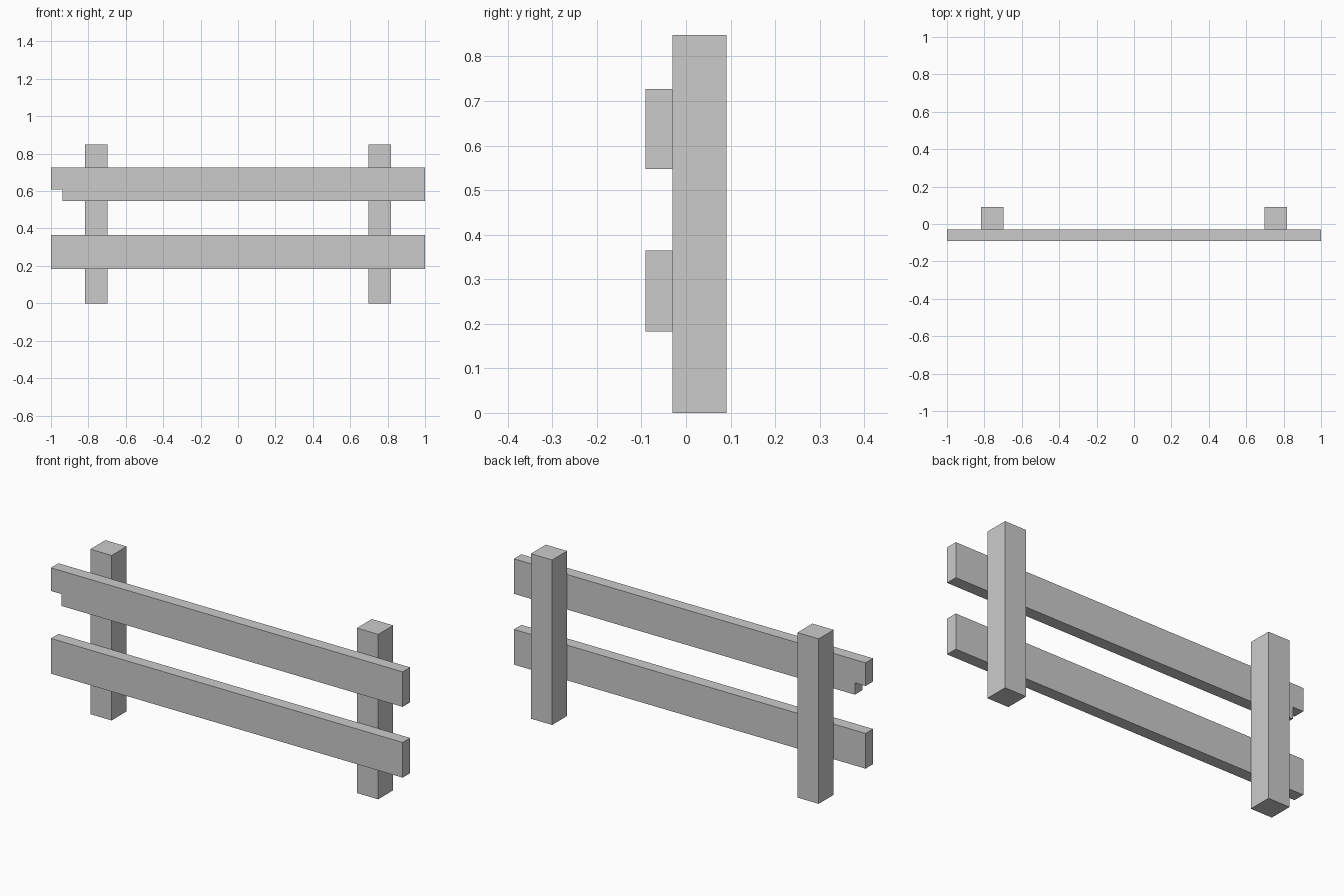
import bpy, bmesh

if "Cube" in bpy.data.objects:
    bpy.data.objects.remove(bpy.data.objects["Cube"])


def prism(name, profile, y0, y1):
    """Extrude an x-z outline from y0 to y1."""
    bm = bmesh.new()
    face = bm.faces.new([bm.verts.new((x, y0, z)) for x, z in profile])
    out = bmesh.ops.extrude_face_region(bm, geom=[face])
    moved = [g for g in out["geom"] if isinstance(g, bmesh.types.BMVert)]
    bmesh.ops.translate(bm, verts=moved, vec=(0, y1 - y0, 0))
    bmesh.ops.recalc_face_normals(bm, faces=bm.faces)
    mesh = bpy.data.meshes.new(name)
    bm.to_mesh(mesh)
    bm.free()
    obj = bpy.data.objects.new(name, mesh)
    bpy.context.collection.objects.link(obj)
    return obj


def rect(x0, x1, z0, z1):
    return [(x0, z0), (x1, z0), (x1, z1), (x0, z1)]


BACK, MID, FRONT = 0.091, -0.0303, -0.091

# Upright posts
for side, cx in (("left", -0.758), ("right", 0.758)):
    prism(side + "_post", rect(cx - 0.0605, cx + 0.0605, 0, 0.848), MID, BACK)

# Lower rail
prism("lower_rail", rect(-1, 1, 0.183, 0.364), FRONT, MID)

# Upper rail, with a chipped lower left corner
prism("upper_rail", [(-0.939, 0.547), (1, 0.547), (1, 0.727),
                     (-1, 0.727), (-1, 0.608), (-0.939, 0.608)], FRONT, MID)
